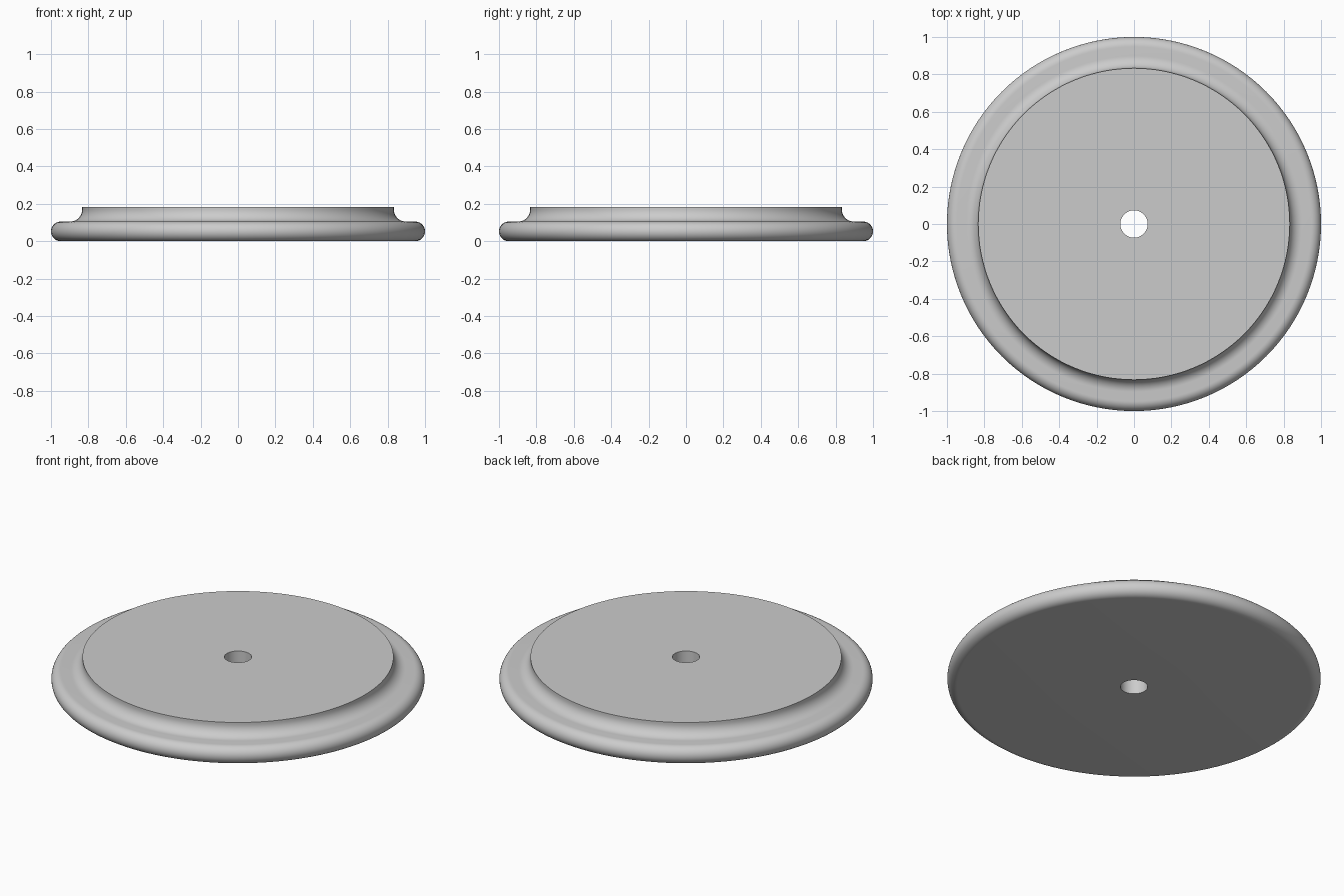
import bpy, bmesh, math

cube = bpy.data.objects.get("Cube")
if cube:
    bpy.data.objects.remove(cube, do_unlink=True)

SEGMENTS = 128
HOLE, SHOULDER, OUTER = 0.073, 0.833, 1.0
RIM_TOP, HEIGHT = 0.105, 0.182
COVE = 0.065


def arc(cx, cz, radius, start, end, steps):
    """Points on an arc in the radius/height plane, angles in degrees."""
    angles = [math.radians(start + (end - start) * i / steps) for i in range(steps + 1)]
    return [(cx + radius * math.cos(a), cz + radius * math.sin(a)) for a in angles]


# Half section: bottom, bullnose rim, cove, raised top, centre hole
nose = RIM_TOP / 2
profile = [(HOLE, 0)]
profile += arc(OUTER - nose, nose, nose, -90, 90, 20)
profile += arc(SHOULDER + COVE, RIM_TOP + COVE, COVE, 270, 180, 12)
profile += [(SHOULDER, HEIGHT), (HOLE, HEIGHT)]

# Turn the closed section around the vertical axis
bm = bmesh.new()
verts = [bm.verts.new((r, 0, z)) for r, z in profile]
edges = [bm.edges.new((v, verts[(i + 1) % len(verts)])) for i, v in enumerate(verts)]
bmesh.ops.spin(bm, geom=verts + edges, cent=(0, 0, 0), axis=(0, 0, 1),
               angle=math.tau, steps=SEGMENTS, use_merge=True)
bmesh.ops.remove_doubles(bm, verts=bm.verts, dist=0.0001)
bmesh.ops.recalc_face_normals(bm, faces=bm.faces)
mesh = bpy.data.meshes.new("round_base")
bm.to_mesh(mesh)
bm.free()

base = bpy.data.objects.new("round_base", mesh)
bpy.context.collection.objects.link(base)

# Plain grey finish
grey = bpy.data.materials.new("light_grey")
grey.use_nodes = True
colour = (0.6, 0.6, 0.6, 1)
grey.diffuse_color = colour
grey.node_tree.nodes["Principled BSDF"].inputs["Base Color"].default_value = colour
mesh.materials.append(grey)

# Smooth curves with crisp top and hole edges
bpy.ops.object.select_all(action='DESELECT')
base.select_set(True)
bpy.context.view_layer.objects.active = base
bpy.ops.object.shade_smooth_by_angle(angle=math.radians(35))
